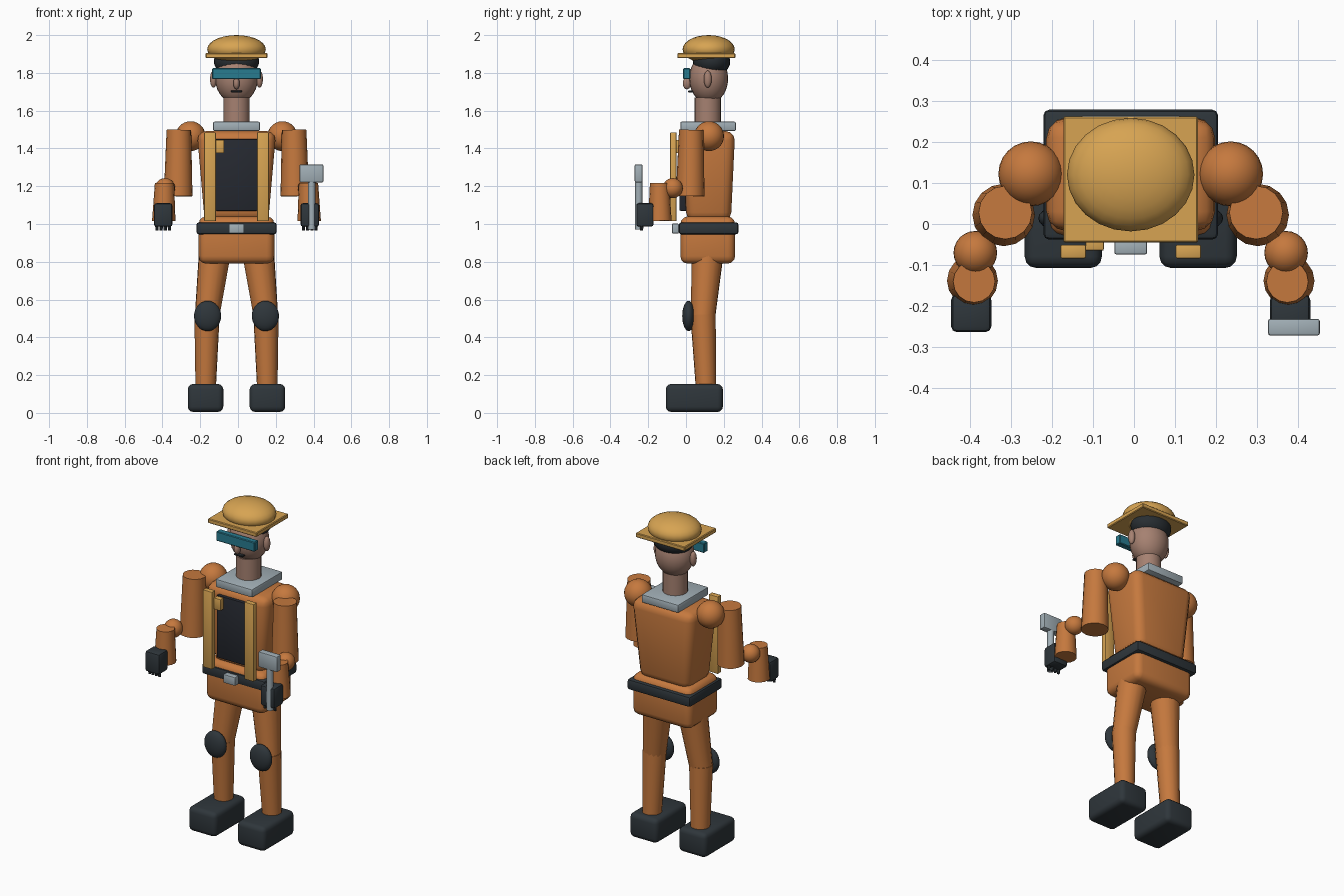
import bpy
import bmesh
import math
from mathutils import Vector

if "Cube" in bpy.data.objects:
    bpy.data.objects.remove(bpy.data.objects["Cube"], do_unlink=True)

CX, CY = -0.008, 0.12  # body axis


def material(name, colour):
    mat = bpy.data.materials.new(name)
    mat.use_nodes = True
    rgba = (*colour, 1)
    mat.diffuse_color = rgba
    mat.node_tree.nodes["Principled BSDF"].inputs["Base Color"].default_value = rgba
    return mat


ORANGE = material("orange_suit", (0.56, 0.19, 0.048))
YELLOW = material("safety_yellow", (0.68, 0.37, 0.085))
DARK = material("dark_gear", (0.028, 0.037, 0.044))
PANEL = material("dark_panel", (0.019, 0.022, 0.03))
GREY = material("light_grey", (0.36, 0.43, 0.47))
SKIN = material("skin", (0.38, 0.22, 0.165))
TEAL = material("teal_glass", (0.022, 0.2, 0.28))
HAIR = material("dark_hair", (0.021, 0.027, 0.032))


def finish(name, bm, mat):
    mesh = bpy.data.meshes.new(name)
    bm.to_mesh(mesh)
    bm.free()
    obj = bpy.data.objects.new(name, mesh)
    bpy.context.collection.objects.link(obj)
    mesh.materials.append(mat)
    bpy.ops.object.select_all(action="DESELECT")
    obj.select_set(True)
    bpy.context.view_layer.objects.active = obj
    bpy.ops.object.shade_smooth_by_angle(angle=math.radians(35))
    return obj


def box(name, mat, centre, size, bevel=0.008, segments=2, taper=(1, 1)):
    """Bevelled box; taper scales the bottom face in x and y."""
    bm = bmesh.new()
    bmesh.ops.create_cube(bm, size=1)
    for v in bm.verts:
        if v.co.z < 0:
            v.co.x *= taper[0]
            v.co.y *= taper[1]
        v.co = Vector(a * b for a, b in zip(v.co, size))
    if bevel:
        bmesh.ops.bevel(bm, geom=bm.edges[:], offset=bevel, segments=segments,
                        profile=0.5, affect="EDGES")
    bmesh.ops.translate(bm, verts=bm.verts, vec=centre)
    return finish(name, bm, mat)


def ball(name, mat, centre, radii):
    bm = bmesh.new()
    bmesh.ops.create_uvsphere(bm, u_segments=24, v_segments=14, radius=1)
    bmesh.ops.scale(bm, verts=bm.verts, vec=radii)
    bmesh.ops.translate(bm, verts=bm.verts, vec=centre)
    return finish(name, bm, mat)


def limb(name, mat, start, end, r_start, r_end, sides=16):
    """Tapered cylinder between two points."""
    start, end = Vector(start), Vector(end)
    bm = bmesh.new()
    bmesh.ops.create_cone(bm, cap_ends=True, segments=sides, radius1=r_start,
                          radius2=r_end, depth=(end - start).length)
    turn = Vector((0, 0, 1)).rotation_difference(end - start)
    bmesh.ops.rotate(bm, verts=bm.verts, matrix=turn.to_matrix())
    bmesh.ops.translate(bm, verts=bm.verts, vec=(start + end) / 2)
    return finish(name, bm, mat)


# Head and face
ball("head", SKIN, (CX, CY, 1.77), (0.113, 0.103, 0.132))
ball("hair", HAIR, (CX, 0.135, 1.86), (0.12, 0.099, 0.08))
ball("nose", SKIN, (CX, 0.005, 1.745), (0.017, 0.022, 0.032))
box("mouth", HAIR, (CX, 0.026, 1.702), (0.058, 0.03, 0.009), 0.002, 1)
box("goggles", TEAL, (CX, 0.004, 1.796), (0.258, 0.038, 0.058), 0.004, 1)
limb("neck", SKIN, (CX, 0.115, 1.52), (CX, 0.115, 1.67), 0.07, 0.07, 20)

# Hard hat
ball("hat_dome", YELLOW, (CX, CY, 1.925), (0.155, 0.138, 0.075))
box("hat_brim", YELLOW, (CX, 0.108, 1.891), (0.328, 0.307, 0.027), 0.004, 1)

# Torso and hips
box("collar", GREY, (CX, 0.117, 1.517), (0.248, 0.294, 0.05), 0.008)
box("torso", ORANGE, (CX, CY, 1.252), (0.42, 0.28, 0.48), 0.05, 3, (0.8, 0.84))
box("pelvis", ORANGE, (CX, 0.115, 0.915), (0.4, 0.29, 0.25), 0.04, 3)
box("belt", DARK, (CX, 0.12, 0.977), (0.425, 0.316, 0.064), 0.014)
box("belt_buckle", GREY, (CX, -0.056, 0.976), (0.08, 0.036, 0.052), 0.005)

# Chest gear
box("chest_panel", PANEL, (CX, -0.01, 1.26), (0.222, 0.05, 0.38), 0.005)
box("strap_radio", YELLOW, (-0.096, -0.048, 1.41), (0.045, 0.034, 0.07), 0.004)

for side, s in (("left", 1), ("right", -1)):
    def at(offset, y, z):
        return (CX + s * offset, y, z)

    ball(side + "_ear", SKIN, at(0.122, 0.115, 1.767), (0.018, 0.021, 0.045))
    box(side + "_strap", YELLOW, at(0.14, -0.067, 1.25), (0.062, 0.033, 0.47), 0.004)

    # Leg
    limb(side + "_thigh", ORANGE, at(0.106, 0.12, 0.92), at(0.156, 0.09, 0.51), 0.089, 0.065)
    limb(side + "_shin", ORANGE, at(0.156, 0.09, 0.52), at(0.163, 0.106, 0.13), 0.067, 0.054)
    ball(side + "_knee_pad", DARK, at(0.153, 0.014, 0.513), (0.072, 0.034, 0.08))
    box(side + "_boot", DARK, at(0.164, 0.044, 0.079), (0.188, 0.302, 0.148), 0.028, 3)

    # Arm
    ball(side + "_shoulder", ORANGE, at(0.243, 0.122, 1.465), (0.079, 0.079, 0.079))
    limb(side + "_upper_arm", ORANGE, at(0.309, 0.022, 1.148), at(0.305, 0.028, 1.498), 0.076, 0.065)
    ball(side + "_elbow", ORANGE, at(0.378, -0.07, 1.19), (0.053, 0.053, 0.053))
    limb(side + "_forearm", ORANGE, at(0.385, -0.138, 1.016), at(0.381, -0.14, 1.217), 0.062, 0.051)

    # Glove
    box(side + "_glove", DARK, at(0.388, -0.217, 1.048), (0.098, 0.092, 0.125), 0.014)
    for i in range(4):
        x = 0.388 + (i - 1.5) * 0.022
        limb(f"{side}_finger_{i + 1}", DARK, at(x, -0.235, 0.965), at(x, -0.235, 1.0), 0.008, 0.01, 8)

# Hammer in the left hand
limb("hammer_handle", GREY, (0.39, -0.25, 0.972), (0.39, -0.25, 1.24), 0.019, 0.019)
box("hammer_head", GREY, (0.389, -0.251, 1.268), (0.126, 0.041, 0.094), 0.006)
